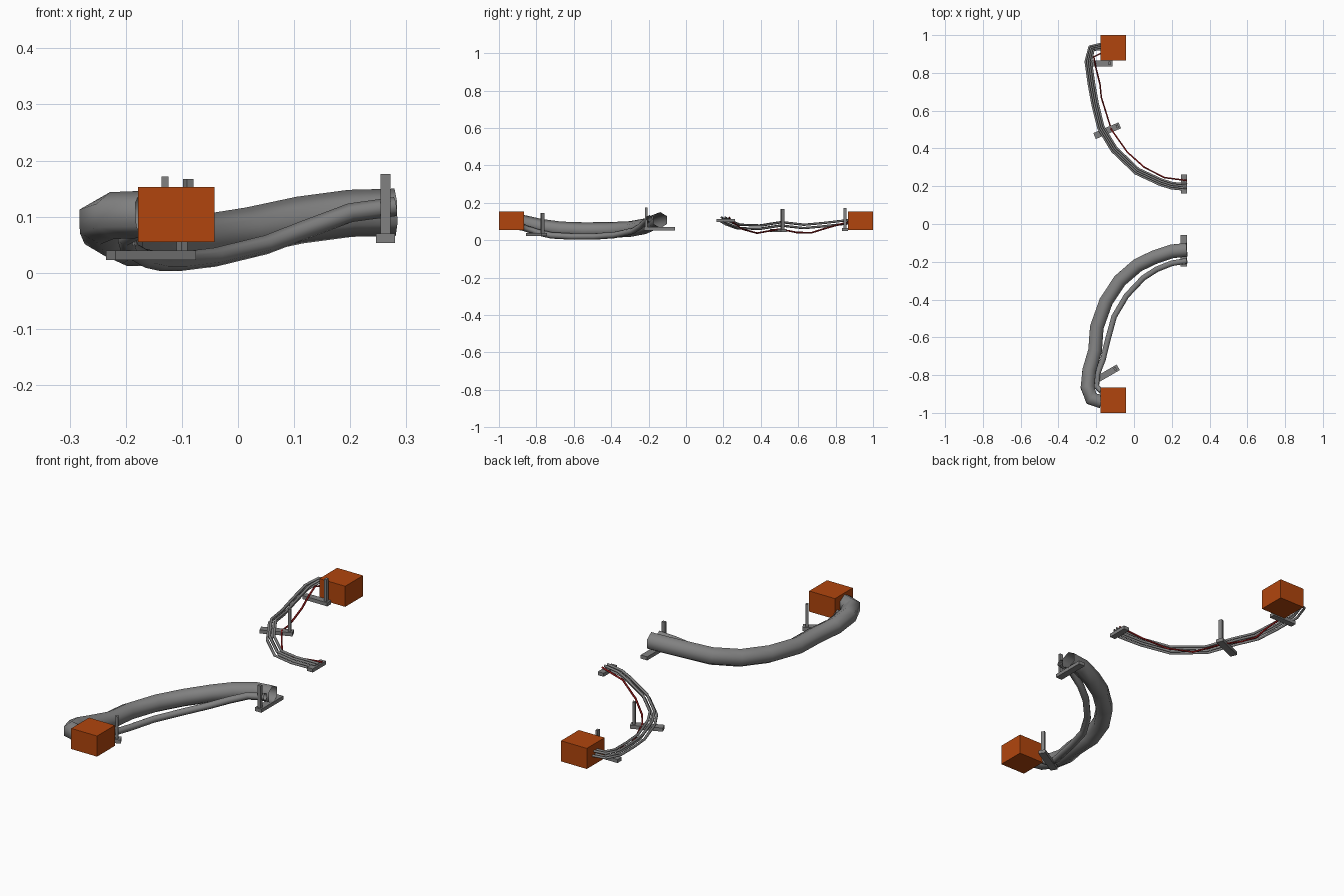
import bpy
import bmesh
from math import cos, sin, pi, radians
from mathutils import Vector, Matrix

if "Cube" in bpy.data.objects:
    bpy.data.objects.remove(bpy.data.objects["Cube"])


def material(name, colour):
    mat = bpy.data.materials.new(name)
    mat.use_nodes = True
    mat.diffuse_color = (*colour, 1)
    mat.node_tree.nodes["Principled BSDF"].inputs["Base Color"].default_value = (*colour, 1)
    return mat


GREY = material("steel grey", (0.22, 0.22, 0.22))
ORANGE = material("burnt orange", (0.44, 0.06, 0.004))
RED = material("dark red", (0.25, 0.008, 0.008))


def finish(name, bm, mat, smooth=False):
    bmesh.ops.recalc_face_normals(bm, faces=bm.faces)
    for face in bm.faces:
        face.smooth = smooth
    mesh = bpy.data.meshes.new(name)
    bm.to_mesh(mesh)
    bm.free()
    mesh.materials.append(mat)
    obj = bpy.data.objects.new(name, mesh)
    bpy.context.collection.objects.link(obj)
    return obj


def add_box(bm, centre, size, angle=0):
    m = Matrix.Translation(centre) @ Matrix.Rotation(angle, 4, "Z") @ Matrix.Diagonal((*size, 1))
    bmesh.ops.create_cube(bm, size=1, matrix=m)


def tube(name, path, radius, mat, side=0.0, lift=0.0, sides=6):
    """Sweep an open-ended polygon along a path, shifted sideways and up."""
    points = [Vector(p) for p in path]
    bm = bmesh.new()
    rings = []
    for i, p in enumerate(points):
        tangent = (points[min(i + 1, len(points) - 1)] - points[max(i - 1, 0)]).normalized()
        across = tangent.cross(Vector((0, 0, 1))).normalized()
        up = across.cross(tangent)
        centre = p + across * side + Vector((0, 0, lift))
        ring = []
        for k in range(sides):
            a = 2 * pi * k / sides
            ring.append(bm.verts.new(centre + (across * sin(a) + up * cos(a)) * radius))
        rings.append(ring)
    for a, b in zip(rings, rings[1:]):
        for k in range(sides):
            n = (k + 1) % sides
            bm.faces.new((a[k], a[n], b[n], b[k]))
    return finish(name, bm, mat, True)


def support(name, centre, length, degrees, post=0.07, width=0.034):
    """Flat bar with an upright post near one end."""
    x, y, z = centre
    a = radians(degrees)
    bm = bmesh.new()
    add_box(bm, (x, y, z + 0.008), (length, width, 0.017), a)
    if post:
        add_box(bm, (x + post * cos(a), y + post * sin(a), z + 0.061), (0.012, 0.018, 0.122), a)
    return finish(name, bm, GREY)


# Junction boxes at both ends
for label, y in (("front", -0.933), ("back", 0.933)):
    bm = bmesh.new()
    add_box(bm, (-0.11, y, 0.104), (0.136, 0.134, 0.098))
    finish(label + "_box", bm, ORANGE)

# Front hoses
large_path = [
    (0.28, -0.137, 0.108), (0.2, -0.145, 0.106), (0.11, -0.175, 0.094),
    (0.02, -0.218, 0.075), (-0.075, -0.30, 0.06), (-0.148, -0.41, 0.055),
    (-0.197, -0.547, 0.054), (-0.206, -0.67, 0.058), (-0.237, -0.775, 0.072),
    (-0.246, -0.865, 0.092), (-0.225, -0.925, 0.102), (-0.172, -0.94, 0.104)]
small_path = [
    (0.28, -0.195, 0.118), (0.2, -0.208, 0.107), (0.12, -0.24, 0.077),
    (0.05, -0.285, 0.05), (-0.04, -0.38, 0.028), (-0.105, -0.49, 0.02),
    (-0.138, -0.61, 0.02), (-0.165, -0.72, 0.026), (-0.193, -0.79, 0.042),
    (-0.2, -0.86, 0.064), (-0.172, -0.885, 0.08)]
tube("large_hose", large_path, 0.042, GREY)
tube("small_hose", small_path, 0.017, GREY)

# Back cables: two upper, two lower, and a separate red one
cable_path = [
    (0.28, 0.195, 0.113), (0.2, 0.203, 0.108), (0.14, 0.222, 0.096),
    (0.015, 0.28, 0.074), (-0.105, 0.395, 0.07), (-0.175, 0.51, 0.088),
    (-0.205, 0.63, 0.074), (-0.225, 0.74, 0.084), (-0.242, 0.86, 0.098),
    (-0.225, 0.93, 0.108), (-0.172, 0.94, 0.11)]
red_path = [
    (0.28, 0.23, 0.122), (0.16, 0.246, 0.1), (0.055, 0.3, 0.06),
    (-0.035, 0.38, 0.038), (-0.12, 0.5, 0.06), (-0.148, 0.59, 0.042),
    (-0.173, 0.67, 0.04), (-0.18, 0.74, 0.062), (-0.2, 0.82, 0.085),
    (-0.213, 0.885, 0.1), (-0.172, 0.905, 0.105)]
for i in range(4):
    tube(f"grey_cable_{i + 1}", cable_path, 0.006, GREY,
         side=-0.015 + 0.01 * i, lift=0.009 if i % 2 else -0.009)
tube("red_cable", red_path, 0.0045, RED)

# Supports under the hoses and cables
support("front_inner_support", (0.263, -0.142, 0.054), 0.165, -90)
support("front_outer_support", (-0.155, -0.8, 0.023), 0.165, 30, post=0.064)
support("back_outer_support", (-0.18, 0.85, 0.05), 0.13, 0, post=0.05, width=0.03)
support("back_middle_support", (-0.142, 0.494, 0.045), 0.145, 23, post=0.058)
support("back_inner_support", (0.265, 0.212, 0.098), 0.1, 90, post=0, width=0.03)
